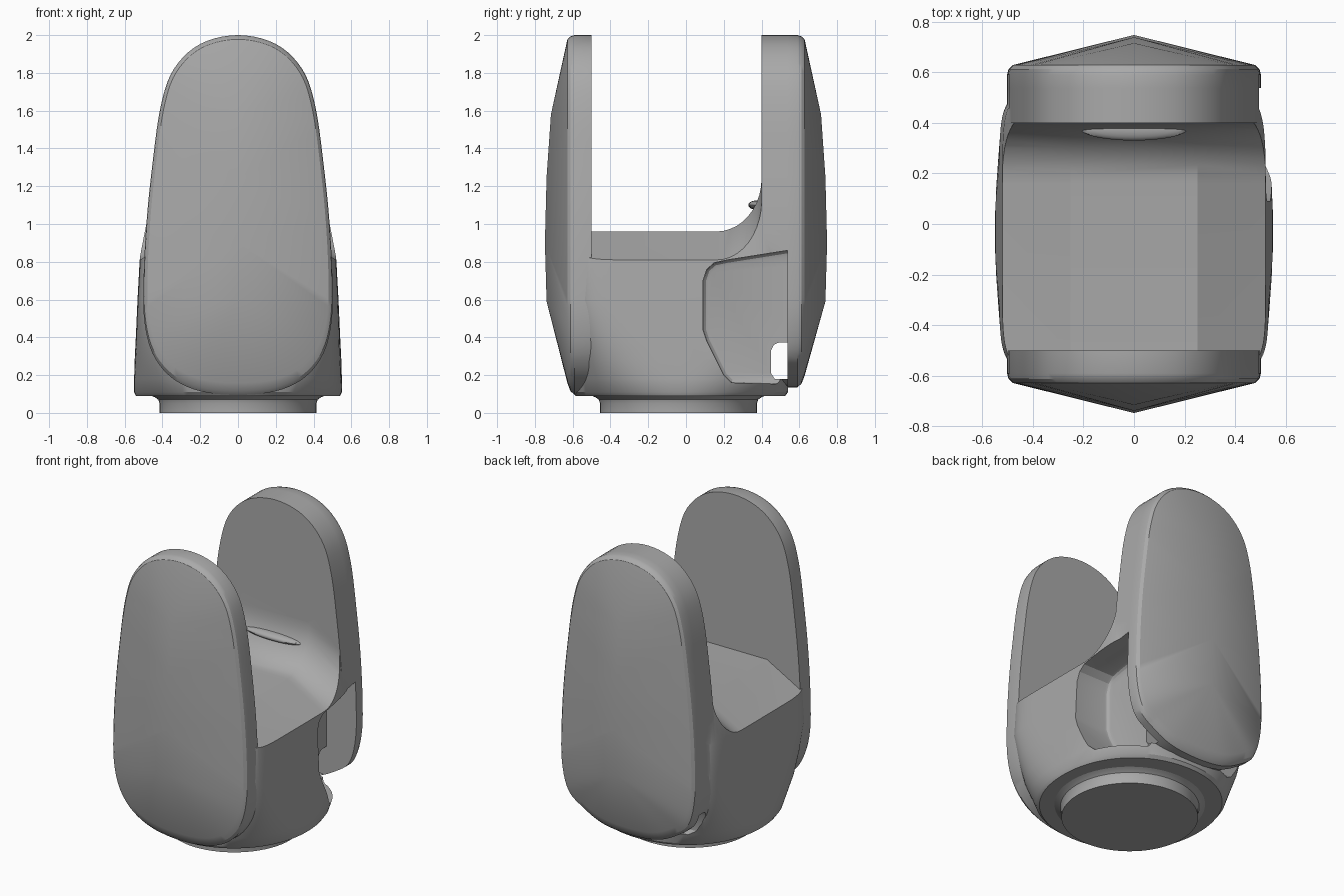
import bpy, bmesh, math
from mathutils import Vector

if "Cube" in bpy.data.objects:
    bpy.data.objects.remove(bpy.data.objects["Cube"])

grey = bpy.data.materials.new("light_grey")
grey.use_nodes = True
COLOUR = (0.4, 0.4, 0.4, 1)
grey.diffuse_color = COLOUR
grey.node_tree.nodes["Principled BSDF"].inputs["Base Color"].default_value = COLOUR


def finish(name, bm):
    bmesh.ops.recalc_face_normals(bm, faces=bm.faces)
    mesh = bpy.data.meshes.new(name)
    bm.to_mesh(mesh)
    bm.free()
    mesh.materials.append(grey)
    obj = bpy.data.objects.new(name, mesh)
    bpy.context.collection.objects.link(obj)
    return obj


def loft(name, rings, caps=True):
    """Skin a list of equal closed rings of points."""
    bm = bmesh.new()
    rows = [[bm.verts.new(p) for p in ring] for ring in rings]
    n = len(rows[0])
    for a, b in zip(rows, rows[1:]):
        for i in range(n):
            j = (i + 1) % n
            bm.faces.new((a[i], a[j], b[j], b[i]))
    if caps:
        bm.faces.new(rows[0])
        bm.faces.new(rows[-1])
    return finish(name, bm)


def select_only(obj):
    bpy.ops.object.select_all(action='DESELECT')
    obj.select_set(True)
    bpy.context.view_layer.objects.active = obj


def apply(obj, kind, **settings):
    mod = obj.modifiers.new(kind, kind)
    for key, value in settings.items():
        setattr(mod, key, value)
    select_only(obj)
    bpy.ops.object.modifier_apply(modifier=mod.name)


def combine(obj, other, operation):
    apply(obj, 'BOOLEAN', object=other, operation=operation, solver='EXACT')
    bpy.data.objects.remove(other)


def spline(points, steps=5):
    """Catmull-Rom curve through the points."""
    pts = [Vector(p) for p in points]
    first = Vector((-pts[1].x, pts[1].y))
    last = Vector((-pts[-2].x, pts[-2].y))
    pts = [first] + pts + [last]
    out = []
    for a, b, c, d in zip(pts, pts[1:], pts[2:], pts[3:]):
        for k in range(steps):
            t = k / steps
            out.append(0.5 * (2 * b + (c - a) * t + (2 * a - 5 * b + 4 * c - d) * t * t
                              + (3 * b - a - 3 * c + d) * t ** 3))
    return out + [pts[-2]]


def outline(bottom):
    """Tall rounded shield in x and z."""
    half = spline([(0, 2), (.2, 1.953), (.34, 1.82), (.41, 1.62), (.455, 1.3), (.485, 1.0),
                   (.5, .7), (.495, .48), (.45, .31), (.35, bottom + .09),
                   (.2, bottom + .02), (0, bottom)])
    return half + [Vector((-p.x, p.y)) for p in reversed(half[1:-1])]


def inset(points, sx, sz):
    return [Vector((p.x * sx, 1.5 + (p.y - 1.5) * sz)) for p in points]


RIDGE = [(.59, .738), (.9, .747), (1.25, .738), (1.58, .715)]


def shell(name, side, inner, bottom):
    """Plate with a rounded rim and a hipped outer face."""
    base = outline(bottom)
    bm = bmesh.new()
    rows = []
    for depth, sx, sz in ((inner, 1, 1), (.59, 1, 1), (.612, .99, .985), (.628, .957, .955)):
        rows.append([bm.verts.new((p.x, side * depth, p.y)) for p in inset(base, sx, sz)])
    n = len(base)
    ridge = [bm.verts.new((0, side * y, z)) for z, y in RIDGE]

    def nearest(v):
        z = .59 + (v.co.z - .24) / (1.86 - .24) * .99
        return min(range(len(RIDGE)), key=lambda k: abs(RIDGE[k][0] - z))

    for i in range(n):
        j = (i + 1) % n
        for a, b in zip(rows, rows[1:]):
            bm.faces.new((a[i], a[j], b[j], b[i]))
        p, q = rows[-1][i], rows[-1][j]
        r, s = nearest(p), nearest(q)
        bm.faces.new((p, q, ridge[r]))
        step = 1 if s > r else -1
        for k in range(r, s, step):
            bm.faces.new((q, ridge[k + step], ridge[k]))
    bm.faces.new(rows[0])
    return finish(name, bm)


def side_prism(name, profile, x0, x1):
    return loft(name, [[(x, y, z) for y, z in profile] for x in (x0, x1)])


def rounded_section(z, a, b, n, count=96):
    ring = []
    for i in range(count):
        t = 2 * math.pi * i / count
        c, s = math.cos(t), math.sin(t)
        x = math.copysign(abs(c) ** (2 / n), c) * a
        y = math.copysign(abs(s) ** (2 / n), s) * b
        ring.append((x, y - .03, z))
    return ring


# Body: round underside growing into a boxy block
body = loft("body", [rounded_section(*s) for s in (
    (.09, .54, .555, 2.1), (.11, .55, .57, 2.2), (.18, .55, .57, 2.6), (.28, .547, .57, 3.5),
    (.42, .54, .57, 5), (.6, .532, .57, 8), (.82, .52, .567, 8), (1.0, .49, .565, 8),
    (1.35, .455, .56, 8))])

# Seat hollow: flat middle, sloping sides, curved rise to the back
def seat_profile(h):
    curve = [(.4 - .24 * math.cos(t), h + .28 - .28 * math.sin(t))
             for t in (math.pi / 2 * (1 - k / 10) for k in range(11))]
    curve = [(.16 + .24 * math.sin(k * math.pi / 20), h + .28 * (1 - math.cos(k * math.pi / 20)))
             for k in range(11)]
    return [(-.8, h)] + curve + [(.4, 2.3), (-.8, 2.3)]


seat = loft("seat_cutter", [[(x, y, z) for y, z in seat_profile(h)]
                            for x, h in ((-.7, .71), (-.25, .96), (.25, .96), (.7, .71))])
combine(body, seat, 'DIFFERENCE')

# Inner back wall
wall_line = outline(.14)
wall = loft("back_wall", [[(p.x, y, p.y) for p in wall_line] for y in (.4, .537)])
combine(body, wall, 'UNION')

# Side pocket and the passage behind it
pocket = side_prism("pocket_cutter", [
    (.09, .7), (.11, .76), (.15, .795), (.22, .81), (.6, .87), (.6, .15), (.24, .16),
    (.2, .2), (.11, .38), (.09, .44)], .28, .8)
apply(pocket, 'BEVEL', width=.03, segments=3, limit_method='ANGLE', angle_limit=math.radians(60))
combine(body, pocket, 'DIFFERENCE')
passage = side_prism("passage_cutter", [
    (.6, .18), (.47, .18), (.45, .21), (.45, .33), (.465, .36), (.49, .372), (.6, .372)], -.8, .8)
combine(body, passage, 'DIFFERENCE')

# Front and back shells
parts = [body, shell("front_shell", -1, .5, .095), shell("back_shell", 1, .537, .135)]

# Foot ring with a flared neck
parts.append(loft("foot", [
    [(r * math.cos(t), r * math.sin(t) - .04, z) for t in (k * math.pi / 32 for k in range(64))]
    for r, z in ((.415, 0), (.415, .05), (.422, .07), (.44, .083), (.47, .095))]))

# Thin lip on the curved rise of the seat
bm = bmesh.new()
bmesh.ops.create_uvsphere(bm, u_segments=32, v_segments=12, radius=1)
for v in bm.verts:
    v.co = Vector((v.co.x * .21, .375 + v.co.y * .045, 1.1 + v.co.z * .025))
parts.append(finish("seat_lip", bm))

for part in parts:
    select_only(part)
    bpy.ops.object.shade_smooth_by_angle(angle=math.radians(28))
